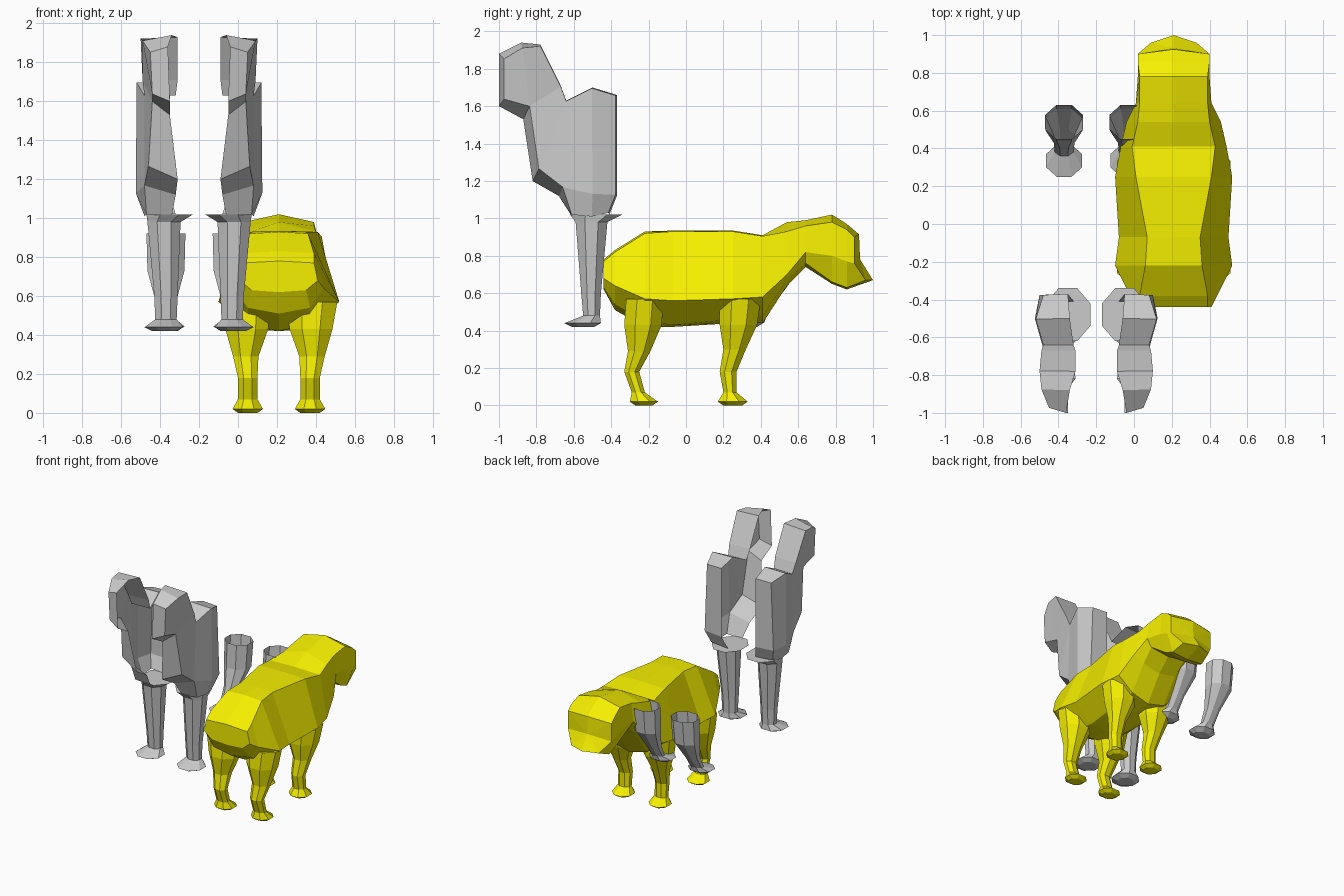
import bpy, bmesh, math

if "Cube" in bpy.data.objects:
    bpy.data.objects.remove(bpy.data.objects["Cube"])

yellow = bpy.data.materials.new("yellow")
yellow.diffuse_color = (0.92, 0.87, 0.0, 1)
yellow.use_nodes = True
yellow.node_tree.nodes["Principled BSDF"].inputs["Base Color"].default_value = yellow.diffuse_color


def make(name, verts, faces, mat=None):
    me = bpy.data.meshes.new(name)
    me.from_pydata(verts, [], faces)
    bm = bmesh.new()
    bm.from_mesh(me)
    bmesh.ops.recalc_face_normals(bm, faces=bm.faces)
    bmesh.ops.triangulate(bm, faces=[f for f in bm.faces if len(f.verts) > 4])
    bm.to_mesh(me)
    bm.free()
    ob = bpy.data.objects.new(name, me)
    bpy.context.collection.objects.link(ob)
    if mat:
        me.materials.append(mat)
    return ob


def loft(name, rings, mat=None, cap_start=True, cap_end=True):
    n = len(rings[0])
    verts = [p for r in rings for p in r]
    faces = []
    for i in range(len(rings) - 1):
        for j in range(n):
            k = (j + 1) % n
            faces.append((i*n + j, i*n + k, (i+1)*n + k, (i+1)*n + j))
    for on, ring, start in ((cap_start, rings[0], 0),
                            (cap_end, rings[-1], (len(rings)-1)*n)):
        if on:  # fan cap
            c = len(verts)
            verts.append(tuple(sum(p[a] for p in ring) / n for a in range(3)))
            faces += [(start + j, start + (j+1) % n, c) for j in range(n)]
    return make(name, verts, faces, mat)


def leg(name, centre, side, rows, mat=None, cap_end=False):
    """rows: z, y min, y max, x offset from the centre, x radius"""
    rings = []
    s = 1 / math.cos(math.pi / 8)
    for z, y0, y1, ox, rx in rows:
        ring = []
        for k in range(8):
            a = math.pi * (2*k + 1) / 8
            ring.append((centre + side * (ox + rx*s*math.cos(a)),
                         (y0+y1)/2 + (y1-y0)/2*s*math.sin(a), z))
        rings.append(ring)
    return loft(name, rings, mat, True, cap_end)


# Yellow animal: body and head from half sections
# (y, top z, edge x, edge z, side x, side z, low x, low z, bottom z)
CX = 0.21
sections = [
    (-.44, .78, .18, .77, .20, .68, .14, .63, .62),
    (-.38, .83, .18, .82, .23, .64, .16, .54, .51),
    (-.22, .93, .15, .92, .31, .57, .15, .45, .42),
    (-.07, .935, .14, .93, .29, .56, .14, .43, .42),
    (.25, .935, .20, .93, .31, .57, .15, .46, .44),
    (.41, .91, .22, .905, .28, .58, .15, .48, .44),
    (.54, .98, .19, .93, .25, .70, .15, .67, .64),
    (.64, .99, .18, .96, .20, .82, .16, .76, .74),
    (.78, 1.02, .18, .98, .19, .80, .14, .66, .65),
    (.86, .97, .19, .94, .19, .77, .14, .63, .62),
]


def full(pts):
    return ([(CX + x, y, z) for x, y, z in pts] +
            [(CX - x, y, z) for x, y, z in pts[-2:0:-1]])


rings = [full([(0, y, t), (ex, y, ez), (sx, y, sz), (lx, y, lz), (0, y, b)])
         for y, t, ex, ez, sx, sz, lx, lz, b in sections]
rings.append(full([(0, .925, .915), (.19, .90, .90), (.19, .90, .76),
                   (.12, .96, .67), (0, 1.0, .67)]))
loft("body_and_head", rings, yellow)

# Yellow animal: legs
rear = [(.0, -.27, -.18, .16, .05), (.02, -.30, -.15, .16, .078),
        (.07, -.29, -.22, .16, .05), (.18, -.33, -.25, .16, .05),
        (.29, -.31, -.19, .17, .065), (.43, -.33, -.13, .165, .11),
        (.57, -.32, -.12, .17, .13)]
front = [(.0, .20, .30, .16, .05), (.02, .17, .33, .16, .078),
         (.07, .20, .27, .16, .05), (.18, .18, .27, .16, .05),
         (.30, .20, .32, .17, .065), (.43, .18, .38, .165, .11),
         (.57, .18, .40, .17, .13)]
for side, tag in ((-1, "left"), (1, "right")):
    leg("rear_leg_" + tag, CX, side, rear, yellow, True)
    leg("front_leg_" + tag, CX, side, front, yellow, True)

# Grey loose parts, mirrored about x = -0.2
GX = -0.2
small = [(.42, .29, .38, .17, .06), (.445, .25, .42, .17, .095),
         (.48, .36, .43, .17, .05), (.58, .40, .50, .17, .055),
         (.73, .44, .61, .17, .095), (.92, .45, .63, .17, .10)]
tall = [(.42, -.61, -.49, .18, .06), (.44, -.65, -.455, .18, .10),
        (.48, -.55, -.46, .17, .055), (.60, -.56, -.455, .17, .06),
        (.98, -.59, -.42, .18, .085), (1.02, -.62, -.34, .15, .12)]

# Open side panel: (y, z, inner x offset, outer x offset)
outline = [
    (-.50, 1.00, .25, .28), (-.41, 1.02, .12, .27), (-.37, 1.12, .15, .30),
    (-.37, 1.66, .15, .28), (-.50, 1.70, .14, .32), (-.64, 1.63, .12, .28),
    (-.67, 1.71, .11, .29), (-.78, 1.93, .11, .30), (-.88, 1.94, .14, .29),
    (-1.0, 1.88, .16, .25), (-1.0, 1.60, .15, .24), (-.87, 1.53, .15, .24),
    (-.82, 1.20, .11, .26), (-.68, 1.12, .12, .28), (-.61, 1.01, .14, .27),
]
# outer corners that sit inside the side outline
shift = {8: (0, -.02), 9: (.02, -.02), 10: (.02, .04), 11: (.03, .07),
         12: (.03, .06), 13: (.02, .04)}


def side_panel(name, side):
    n = len(outline)
    verts = [(GX + side*i, y, z) for y, z, i, o in outline]
    for k, (y, z, i, o) in enumerate(outline):
        dy, dz = shift.get(k, (0, 0))
        verts.append((GX + side*o, -.66 + (y+.66)*.98 + dy,
                      1.5 + (z-1.5)*.98 + dz))
    m = len(verts)
    verts.append((GX + side*.325, -.50, 1.13))     # bulge on the spine
    faces = [(j, j+1, n+j+1, n+j) for j in range(1, n-1)]
    faces += [(n, n+1, n+2, m), (n+2, n+3, n+4, m),
              (m, n+4, n+5, n+13), (m, n+13, n+14, n),
              (n+5, n+6, n+11, n+12), (n+5, n+12, n+13),
              (n+6, n+7, n+8, n+11), (n+8, n+9, n+10, n+11)]
    return make(name, verts, faces)


for side, tag in ((-1, "left"), (1, "right")):
    leg("loose_small_leg_" + tag, GX, side, small)
    leg("loose_tall_leg_" + tag, GX, side, tall, None, True)
    side_panel("loose_side_panel_" + tag, side)
